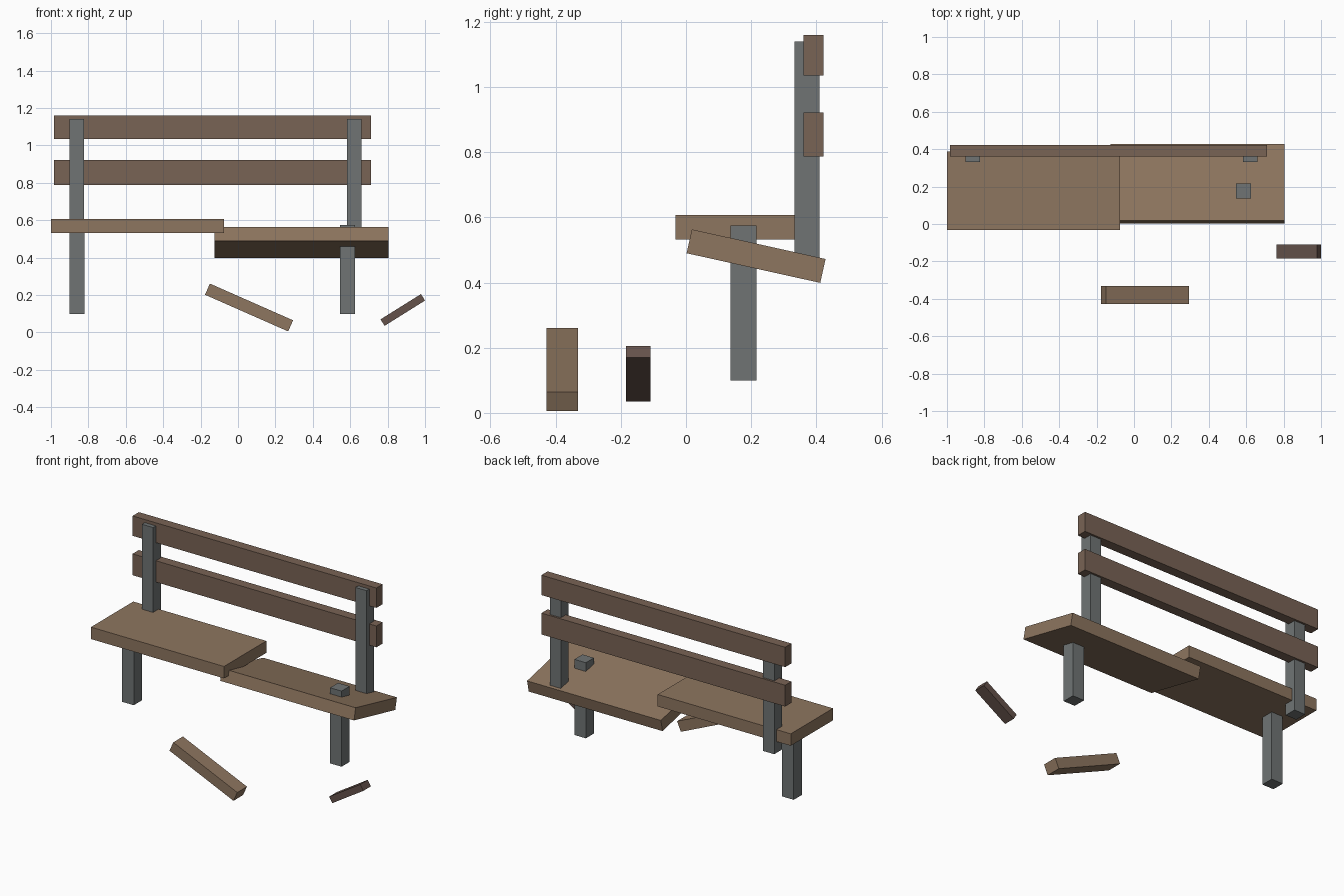
import bpy
from math import radians

if "Cube" in bpy.data.objects:
    bpy.data.objects.remove(bpy.data.objects["Cube"])


def material(name, color):
    m = bpy.data.materials.new(name)
    m.diffuse_color = (*color, 1)
    m.use_nodes = True
    m.node_tree.nodes["Principled BSDF"].inputs["Base Color"].default_value = m.diffuse_color
    return m


seat_wood = material("seat_wood", (0.27, 0.18, 0.115))
back_wood = material("back_wood", (0.19, 0.125, 0.09))
dark_wood = material("dark_wood", (0.13, 0.085, 0.07))
metal = material("metal", (0.16, 0.175, 0.175))


def box(name, center, size, mat, rot=(0, 0, 0)):
    bpy.ops.mesh.primitive_cube_add(size=1, location=center,
                                    rotation=[radians(a) for a in rot])
    o = bpy.context.object
    o.name = name
    o.scale = size
    bpy.ops.object.transform_apply(location=False, rotation=False, scale=True)
    o.data.materials.append(mat)
    return o


# Broken seat: the left half is level, the right half has sagged backwards
box("seat_left", (-0.5375, 0.178, 0.569), (0.925, 0.42, 0.075), seat_wood)
box("seat_right", (0.34, 0.215, 0.481), (0.93, 0.42, 0.075), seat_wood, (-12.5, 0, 0))

# Two backrest slats
for name, z, h in (("back_slat_lower", 0.854, 0.134), ("back_slat_upper", 1.097, 0.125)):
    box(name, (-0.1375, 0.391, z), (1.695, 0.062, h), back_wood)

# Legs under the seat and posts carrying the backrest
for side, leg_x, post_x in (("left", -0.86, -0.862), ("right", 0.585, 0.622)):
    box("leg_" + side, (leg_x, 0.176, 0.337), (0.08, 0.08, 0.475), metal)
    box("post_" + side, (post_x, 0.371, 0.80), (0.077, 0.077, 0.68), metal)

# Splintered pieces fallen in front
box("loose_plank", (0.059, -0.38, 0.133), (0.486, 0.096, 0.065), seat_wood, (0, 23.8, 0))
box("loose_splinter", (0.881, -0.146, 0.12), (0.255, 0.075, 0.041), dark_wood, (0, -32, 0))
